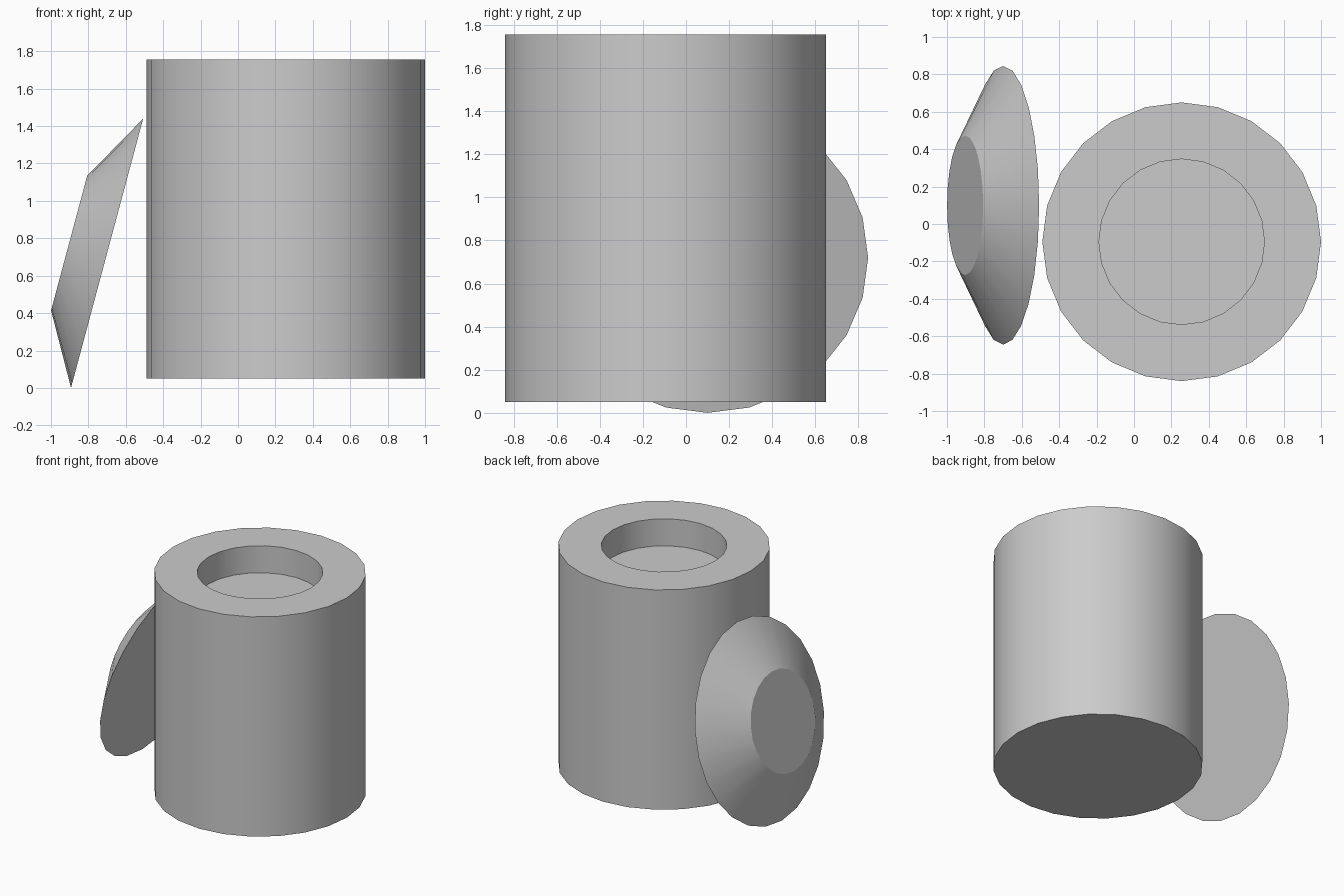
import bpy
import bmesh
from math import radians

SIDES = 24
RADIUS = 0.745

if "Cube" in bpy.data.objects:
    bpy.data.objects.remove(bpy.data.objects["Cube"])

grey = bpy.data.materials.new("plain grey")
grey.use_nodes = True
colour = (0.6, 0.6, 0.6, 1)
grey.diffuse_color = colour
grey.node_tree.nodes["Principled BSDF"].inputs["Base Color"].default_value = colour


def turned(name, profile, location, tilt=0):
    """Turn a (radius, height) profile around the z axis into a closed solid."""
    bm = bmesh.new()
    verts = [bm.verts.new((r, 0, z)) for r, z in profile]
    edges = [bm.edges.new(pair) for pair in zip(verts, verts[1:])]
    bmesh.ops.spin(bm, geom=verts + edges, cent=(0, 0, 0), axis=(0, 0, 1),
                   angle=radians(360), steps=SIDES)
    bmesh.ops.remove_doubles(bm, verts=bm.verts, dist=0.0005)
    # Merge each fan around the axis into one flat cap
    centres = [v for v in bm.verts if v.co.xy.length < 0.001]
    bmesh.ops.dissolve_verts(bm, verts=centres)
    bmesh.ops.recalc_face_normals(bm, faces=bm.faces)
    mesh = bpy.data.meshes.new(name)
    bm.to_mesh(mesh)
    bm.free()
    mesh.materials.append(grey)
    obj = bpy.data.objects.new(name, mesh)
    obj.location = location
    obj.rotation_euler.y = radians(tilt)
    bpy.context.collection.objects.link(obj)
    bpy.ops.object.select_all(action="DESELECT")
    obj.select_set(True)
    bpy.context.view_layer.objects.active = obj
    bpy.ops.object.shade_smooth_by_angle(angle=radians(20))
    return obj


# Upright drum with a shallow round recess in its top
height, recess, depth = 1.705, 0.4425, 0.21
turned("drum",
       [(0, 0), (RADIUS, 0), (RADIUS, height), (recess, height),
        (recess, height - depth), (0, height - depth)],
       (0.255, -0.095, 0.05))

# Tapered lid leaning against the drum's right side
turned("lid",
       [(0, 0), (RADIUS, 0), (RADIUS / 2, depth), (0, depth)],
       (-0.70, 0.10, 0.72), tilt=-75)
